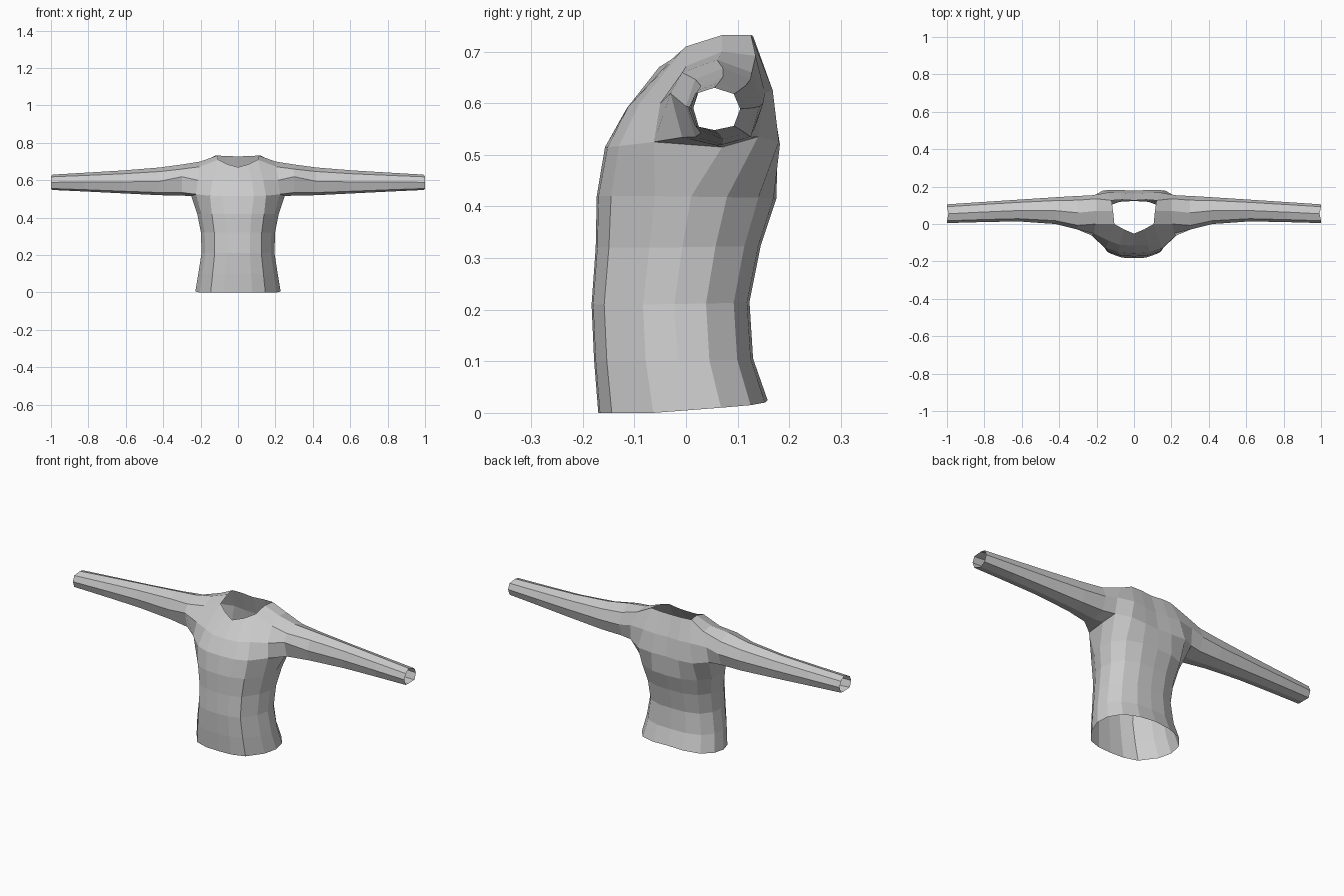
import bpy, bmesh
from math import sin, cos, radians

if "Cube" in bpy.data.objects:
    bpy.data.objects.remove(bpy.data.objects["Cube"])

bm = bmesh.new()


def bridge(a, b, closed=False):
    """Quads between two vertex rows of equal length."""
    n = len(a)
    for i in range(n if closed else n - 1):
        j = (i + 1) % n
        bm.faces.new((a[i], a[j], b[j], b[i]))


def row(points):
    return [bm.verts.new(p) for p in points]


# Torso: half rings from front centre to back centre (x share, y share)
section = [(0, -1), (.33, -.98), (.64, -.84), (.9, -.35), (1, .05),
           (.96, .45), (.76, .8), (.4, .97), (0, 1)]
# z at front, z at back, front y, back y, half width
levels = [(0, .025, -.17, .158, .228), (.1, .105, -.178, .13, .212),
          (.21, .215, -.183, .123, .195), (.32, .325, -.175, .145, .198),
          (.42, .415, -.173, .175, .218)]
rings = []
for zf, zb, f, b, w in levels:
    mid, half = (f + b) / 2, (b - f) / 2
    rings.append(row([(u * w, mid + v * half, zf + (zb - zf) * max(0, (i - 3) / 5))
                      for i, (u, v) in enumerate(section)]))

# Chest ring at armpit height
chest = row([(0, -.157, .515), (.085, -.152, .515), (.15, -.13, .517),
             (.225, -.062, .525), (.25, .07, .515), (.235, .14, .535),
             (.165, .18, .525), (.08, .182, .52), (0, .178, .52)])
rings.append(chest)
for lower, upper in zip(rings, rings[1:]):
    bridge(lower, upper)

# Front yoke up to the neckline
front_mid = row([(0, -.115, .59), (.075, -.112, .593), (.135, -.09, .6), (.215, -.05, .6)])
front_top = row([(0, -.052, .67), (.055, -.028, .685), (.105, .0, .71), (.205, .0, .672)])
bridge(chest[:4], front_mid)
bridge(front_mid, front_top)

# Back yoke up to the neckline
back_mid = row([(.23, .153, .62), (.14, .168, .625), (.07, .166, .62), (0, .162, .62)])
back_top = row([(.2, .135, .692), (.12, .126, .732), (.065, .13, .73), (0, .126, .727)])
bridge(chest[5:], back_mid)
bridge(back_mid, back_top)

# Shoulder between front and back
neck_side, shoulder = row([(.112, .07, .732), (.2, .07, .7)])
bm.faces.new((front_top[2], front_top[3], shoulder, neck_side))
bm.faces.new((neck_side, shoulder, back_top[0], back_top[1]))

# Sleeve: octagonal rings from the armhole to the cuff
loop = [chest[4], chest[3], front_mid[3], front_top[3], shoulder,
        back_top[0], back_mid[0], chest[5]]
# x, front y, back y, bottom z, top z
stations = [(.30, -.03, .15, .518, .684), (.42, .0, .143, .52, .668),
            (.62, .014, .13, .53, .652), (.82, .01, .117, .54, .64),
            (1, .005, .105, .548, .63)]
for k, (x, f, b, lo, hi) in enumerate(stations):
    ring = []
    for i in range(8):
        a = radians(-90 - 45 * i)
        y = (f + b) / 2 + (b - f) / 2 * max(-1, min(1, 1.06 * cos(a)))
        z = (lo + hi) / 2 + (hi - lo) / 2 * sin(a) * 1.0
        if i in (1, 7):                      # flatter underside
            z -= .05 * (hi - lo)
        if k == 0 and i == 2:                # fold in front of the armpit
            z += .018
        ring.append(bm.verts.new((x - .008 * (k == 4 and i in (0, 4)), y, z)))
    bridge(loop, ring, True)
    loop = ring

bmesh.ops.recalc_face_normals(bm, faces=bm.faces)
mesh = bpy.data.meshes.new("shirt")
bm.to_mesh(mesh)
bm.free()
shirt = bpy.data.objects.new("shirt", mesh)
bpy.context.collection.objects.link(shirt)

# Left half by mirroring
mirror = shirt.modifiers.new("Mirror", 'MIRROR')
mirror.use_axis[0] = True
mirror.use_clip = True
mirror.merge_threshold = .001
